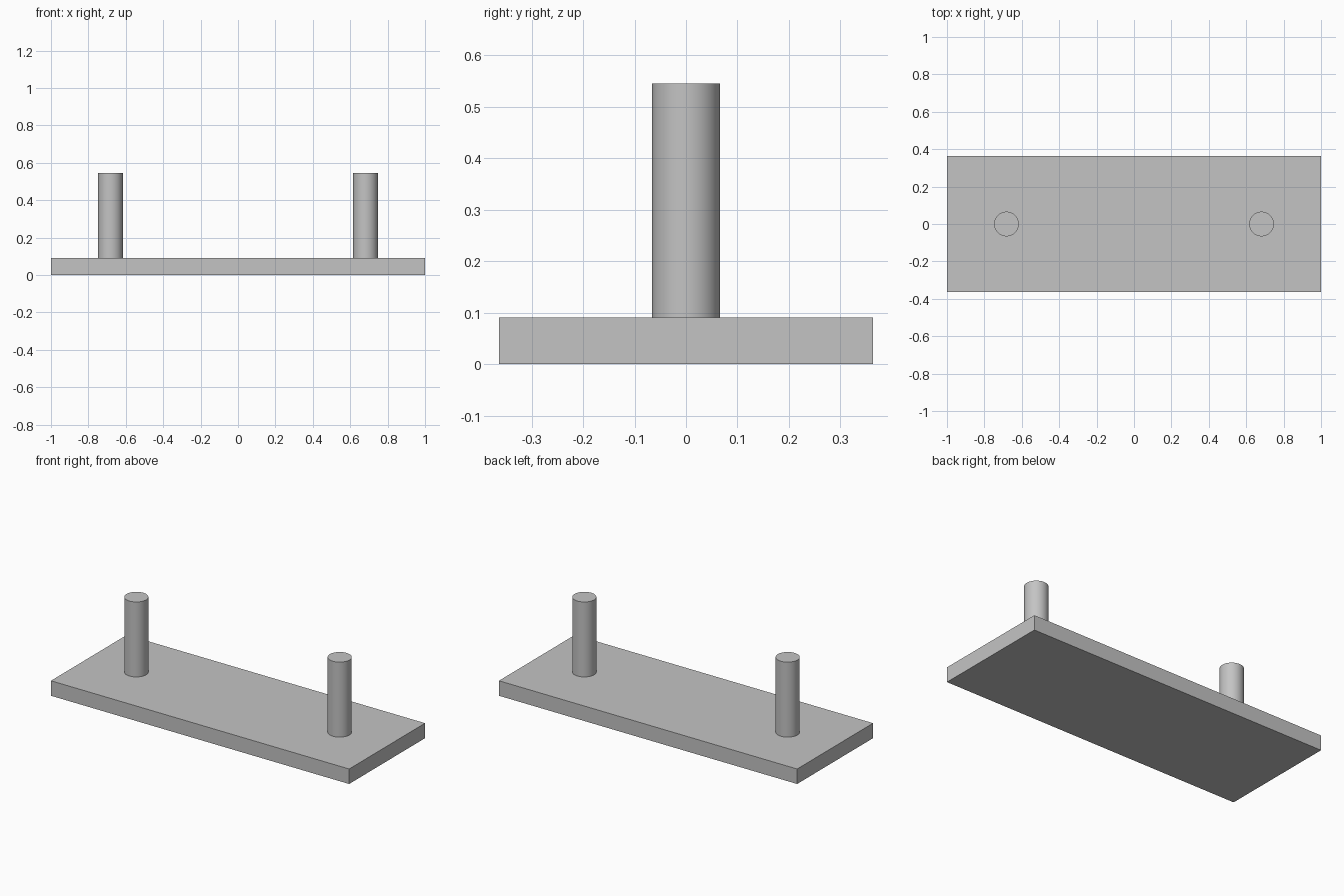
import bpy
import math

cube = bpy.data.objects.get("Cube")
if cube:
    bpy.data.objects.remove(cube, do_unlink=True)

UNIT = 1 / 11          # plate thickness
LENGTH, WIDTH = 2.0, 8 * UNIT
PEG_RADIUS, PEG_HEIGHT, PEG_X = 0.066, 5 * UNIT, 7.5 * UNIT

# Single plain grey
grey = bpy.data.materials.new("plain grey")
grey.use_nodes = True
colour = (0.55, 0.55, 0.55, 1)
grey.diffuse_color = colour
grey.node_tree.nodes["Principled BSDF"].inputs["Base Color"].default_value = colour


def finish(name):
    obj = bpy.context.object
    obj.name = name
    obj.data.materials.append(grey)
    return obj


# Flat base plate
bpy.ops.mesh.primitive_cube_add(size=1, location=(0, 0, UNIT / 2))
plate = finish("base_plate")
plate.scale = (LENGTH, WIDTH, UNIT)
bpy.ops.object.transform_apply(location=False, rotation=False, scale=True)

# Two upright round pegs
for name, side in (("right_peg", -1), ("left_peg", 1)):
    bpy.ops.mesh.primitive_cylinder_add(
        vertices=64, radius=PEG_RADIUS, depth=PEG_HEIGHT,
        location=(side * PEG_X, 0, UNIT + PEG_HEIGHT / 2))
    finish(name)
    bpy.ops.object.shade_smooth_by_angle(angle=math.radians(30))
